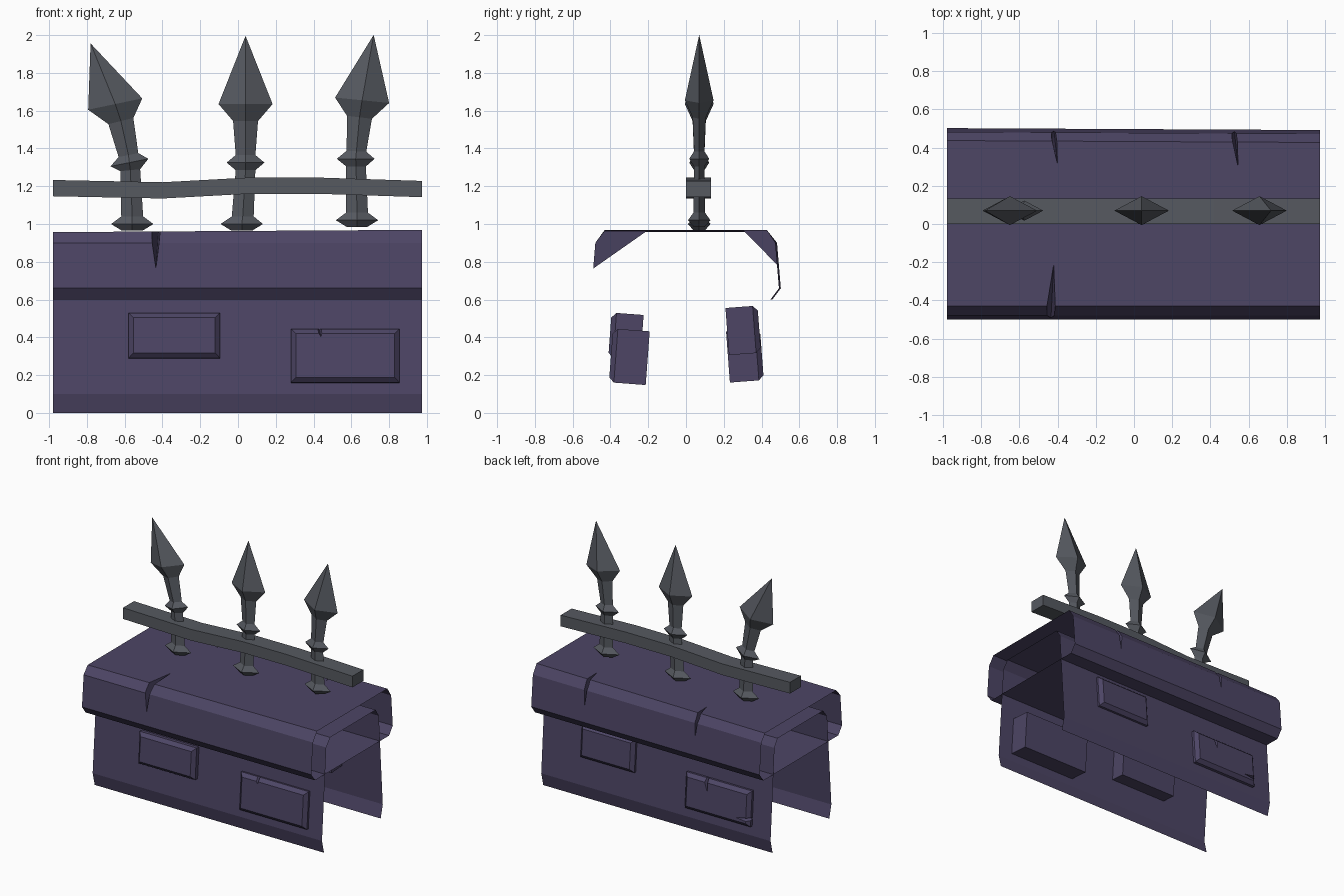
import bpy, bmesh
from mathutils import Vector, Matrix

if "Cube" in bpy.data.objects:
    bpy.data.objects.remove(bpy.data.objects["Cube"])


def material(name, rgb):
    m = bpy.data.materials.new(name)
    m.diffuse_color = (*rgb, 1)
    m.use_nodes = True
    m.node_tree.nodes["Principled BSDF"].inputs["Base Color"].default_value = m.diffuse_color
    return m


STONE = material("purple stone", (0.074, 0.060, 0.130))
IRON = material("dark iron", (0.093, 0.101, 0.118))


def add_object(name, bm, mat):
    bmesh.ops.recalc_face_normals(bm, faces=bm.faces)
    me = bpy.data.meshes.new(name)
    bm.to_mesh(me)
    bm.free()
    me.materials.append(mat)
    ob = bpy.data.objects.new(name, me)
    bpy.context.collection.objects.link(ob)
    return ob


def loft(name, rings, mat):
    """Closed solid through equal-sized rings of points."""
    bm = bmesh.new()
    vs = [[bm.verts.new(p) for p in r] for r in rings]
    n = len(vs[0])
    for a, b in zip(vs, vs[1:]):
        for i in range(n):
            j = (i + 1) % n
            bm.faces.new((a[i], a[j], b[j], b[i]))
    bm.faces.new(vs[0])
    bm.faces.new(vs[-1])
    bmesh.ops.remove_doubles(bm, verts=bm.verts, dist=1e-5)
    return add_object(name, bm, mat)


def cut_crack(ob, corner, half_width, tip_a, tip_b, keel):
    """Cut a V-shaped crack that runs over an edge and ends in two tips."""
    bm = bmesh.new()
    c, w = Vector(corner), Vector(half_width)
    for p in (c - w, c + w, tip_a, tip_b, keel):
        bm.verts.new(p)
    bmesh.ops.convex_hull(bm, input=bm.verts)
    cutter = add_object("crack_cutter", bm, STONE)
    cutter.hide_render = True
    mod = ob.modifiers.new("crack", 'BOOLEAN')
    mod.operation = 'DIFFERENCE'
    mod.solver = 'EXACT'
    mod.object = cutter
    dg = bpy.context.evaluated_depsgraph_get()
    me = bpy.data.meshes.new_from_object(ob.evaluated_get(dg))
    ob.modifiers.clear()
    ob.data = me
    me.materials.clear()
    me.materials.append(STONE)
    bpy.data.objects.remove(cutter)


def remove_faces(ob, rule):
    bm = bmesh.new()
    bm.from_mesh(ob.data)
    bm.normal_update()
    gone = [f for f in bm.faces if rule(f)]
    bmesh.ops.delete(bm, geom=gone, context='FACES')
    bm.to_mesh(ob.data)
    bm.free()


def is_end(f):
    return abs(f.normal.x) > 0.99 and abs(f.calc_center_median().x) > 0.97


# Wall: tapered body, open at both ends and underneath
wall_profile = [(-0.345, 0), (-0.37, 0.1), (-0.318, 0.80), (-0.27, 0.86),
                (0.285, 0.86), (0.322, 0.80), (0.37, 0.1), (0.345, 0)]
wall = loft("wall", [[(x, y, z) for y, z in wall_profile] for x in (-0.98, 0.975)], STONE)
remove_faces(wall, lambda f: is_end(f) or f.calc_center_median().z < 0.01)

# Coping: chamfered cap, open at both ends, top slightly uneven
cap_profile = [(-0.455, 0.60), (-0.50, 0.66), (-0.48, 0.90), (-0.43, 0.957),
               (0.43, 0.957), (0.475, 0.90), (0.495, 0.66), (0.45, 0.60)]
cap = loft("coping", [[(x, y + (dy if y > 0 else 0), z + (dz if z > 0.95 else 0))
                       for y, z in cap_profile]
                      for x, dy, dz in ((-0.98, 0.007, 0), (0.975, -0.003, 0.012))], STONE)
# (x, side, half width, lower tip z, inner tip y)
for x, s, w, zt, yt, dx in ((-0.44, -1, 0.036, 0.76, 0.20, 0.02),
                            (-0.425, 1, 0.022, 0.80, 0.31, 0.025),
                            (0.52, 1, 0.022, 0.77, 0.30, 0.025)):
    cut_crack(cap, (x, s * 0.515, 1.0), (w, 0, 0), (x + 0.005, s * 0.497, zt),
              (x + dx, s * yt, 0.968), (x, s * 0.425, 0.89))
remove_faces(cap, is_end)


# Bricks: chamfered blocks sticking through the leaning walls
def brick(name, x0, x1, y, z, depth, height, side):
    ch = 0.026
    rot = Matrix.Rotation(side * 0.075, 3, 'X')
    cx, hx, hz = (x0 + x1) / 2, (x1 - x0) / 2, height / 2
    rings = []
    for d, i in ((-depth / 2, 0), (depth / 2 - ch, 0), (depth / 2, ch)):
        rings.append([Vector((cx, y, z)) + rot @ Vector((sx * (hx - i), side * d, sz * (hz - i)))
                      for sx, sz in ((-1, -1), (1, -1), (1, 1), (-1, 1))])
    return loft(name, rings, STONE)


brick("front_brick_small", -0.58, -0.095, -0.318, 0.405, 0.17, 0.24, -1)
front_large = brick("front_brick_large", 0.28, 0.855, -0.30, 0.297, 0.195, 0.285, -1)
brick("back_brick_small", 0.18, 0.64, 0.303, 0.437, 0.17, 0.25, 1)
back_large = brick("back_brick_large", -0.82, -0.26, 0.312, 0.302, 0.18, 0.27, 1)
cut_crack(front_large, (0.43, -0.40, 0.46), (0.03, 0, 0), (0.44, -0.393, 0.40),
          (0.43, -0.33, 0.447), (0.43, -0.375, 0.425))
cut_crack(back_large, (-0.44, 0.41, 0.46), (0.025, 0, 0), (-0.46, 0.397, 0.35),
          (-0.44, 0.33, 0.447), (-0.44, 0.372, 0.42))
cut_crack(back_large, (-0.835, 0.425, 0.23), (0, 0, 0.022), (-0.70, 0.412, 0.225),
          (-0.825, 0.34, 0.23), (-0.795, 0.385, 0.23))

# Rail: gently bent square bar
rail_path = [(-0.98, 1.19), (-0.40, 1.178), (0.04, 1.202), (0.42, 1.203), (0.975, 1.185)]
loft("rail", [[(x, y, z + h) for y, h in ((0, -0.043), (0.133, -0.043),
                                          (0.133, 0.043), (0, 0.043))]
              for x, z in rail_path], IRON)

# Spears: diamond section, bent heads; (height, half width)
SPEAR = [(0.965, 0.055), (1.0, 0.112), (1.04, 0.058), (1.285, 0.052), (1.325, 0.10),
         (1.365, 0.052), (1.545, 0.066), (1.635, 0.143), (1.995, 0.0005)]


def spear(name, x, lift, offsets, tilts, tip_z):
    rings = []
    for (z, r), dx, t in zip(SPEAR, offsets, tilts):
        zz = tip_z if z > 1.9 else z + lift
        rings.append([(x + dx + r * a, 0.07 + r * 0.53 * b, zz + r * a * t)
                      for a, b in ((1, 0), (0, 1), (-1, 0), (0, -1))])
    loft(name, rings, IRON)


spear("spear_left", -0.56, 0.0, (0, 0, 0, -0.01, -0.015, -0.02, -0.06, -0.09, -0.22),
      (0, 0, 0, 0.1, 0.2, 0.2, 0.25, 0.21, 0), 1.955)
spear("spear_middle", 0.04, 0.0, (-0.02, -0.02, -0.015, 0, 0, 0, 0, 0, 0), (0,) * 9, 1.995)
spear("spear_right", 0.63, 0.02, (0, 0, 0, -0.005, -0.007, -0.003, 0.013, 0.027, 0.088),
      (0, 0, 0, 0, 0, -0.05, -0.12, -0.1, 0), 2.0)
